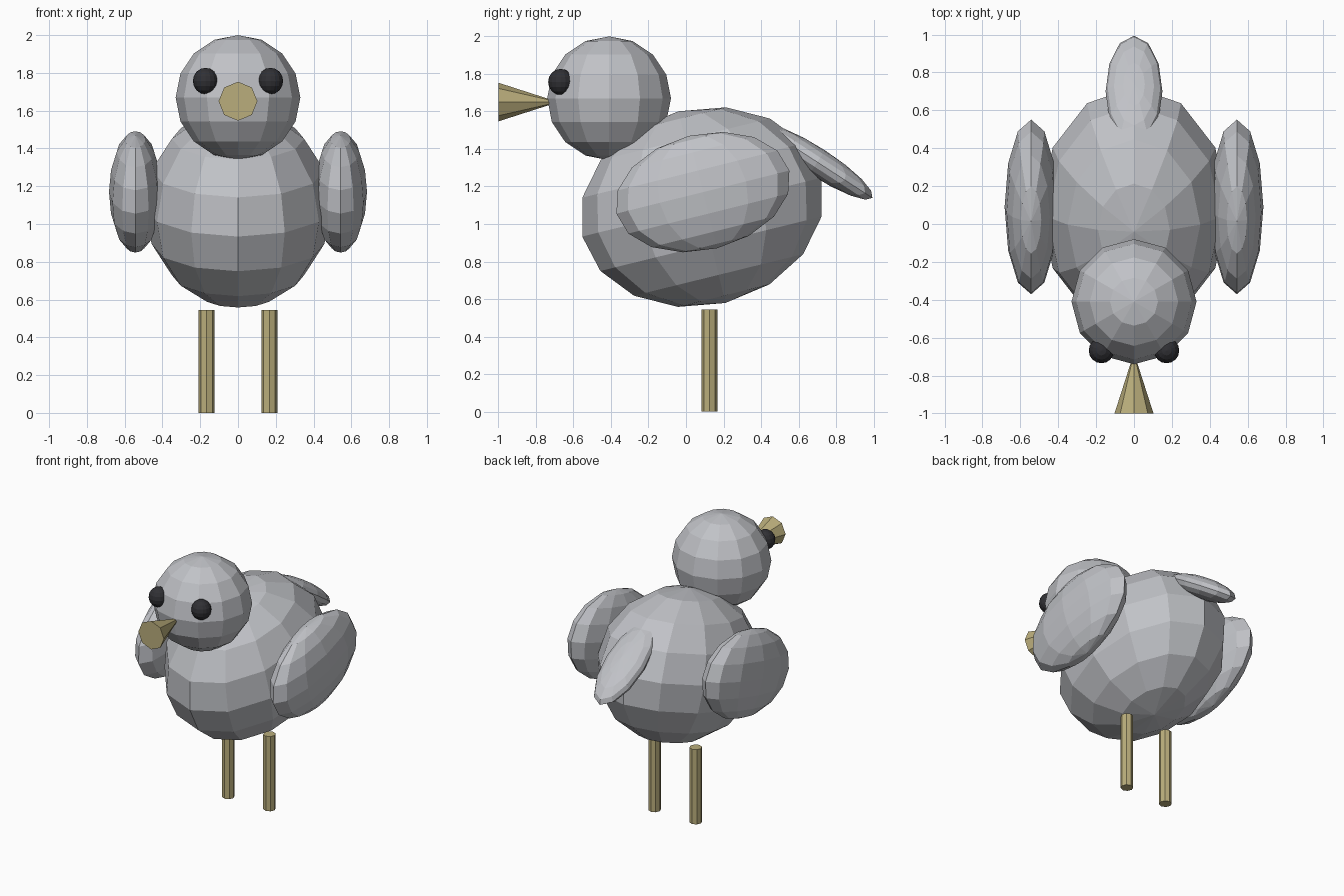
import bpy
from math import radians

cube = bpy.data.objects.get("Cube")
if cube:
    bpy.data.objects.remove(cube, do_unlink=True)


def make_material(name, colour):
    mat = bpy.data.materials.new(name)
    mat.use_nodes = True
    mat.diffuse_color = (*colour, 1)
    mat.node_tree.nodes["Principled BSDF"].inputs["Base Color"].default_value = (*colour, 1)
    return mat


grey = make_material("soft grey", (0.53, 0.54, 0.57))
tan = make_material("tan", (0.49, 0.42, 0.20))
black = make_material("near black", (0.03, 0.03, 0.035))


def finish(name, mat):
    obj = bpy.context.object
    obj.name = name
    obj.data.materials.append(mat)
    return obj


def ellipsoid(name, centre, radii, mat, tilt=0, segments=12):
    """Faceted ball, stretched and tipped about the x axis (degrees)."""
    bpy.ops.mesh.primitive_uv_sphere_add(
        segments=segments, ring_count=8, radius=1,
        location=centre, rotation=(radians(tilt), 0, 0))
    bpy.context.object.scale = radii
    return finish(name, mat)


# Body, head and tail
ellipsoid("body", (0, 0.085, 1.09), (0.495, 0.657, 0.526), grey, tilt=13.8)
ellipsoid("head", (0, -0.41, 1.67), (0.33, 0.33, 0.33), grey)
ellipsoid("tail", (0, 0.70, 1.33), (0.15, 0.35, 0.075), grey, tilt=-33)

# Beak: the wide end faces forward, the point sits inside the head
bpy.ops.mesh.primitive_cone_add(
    vertices=8, radius1=0.103, radius2=0, depth=0.32,
    location=(0, -0.84, 1.65), rotation=(radians(-90), 0, 0))
finish("beak", tan)

# Paired parts
for side, s in (("left", 1), ("right", -1)):
    ellipsoid(side + "_wing", (s * 0.543, 0.09, 1.17), (0.14, 0.475, 0.309), grey, tilt=14)
    ellipsoid(side + "_eye", (s * 0.172, -0.668, 1.757), (0.067, 0.067, 0.07), black, segments=16)
    bpy.ops.mesh.primitive_cylinder_add(
        vertices=8, radius=0.042, depth=0.545, location=(s * 0.166, 0.125, 0.2725))
    finish(side + "_leg", tan)
